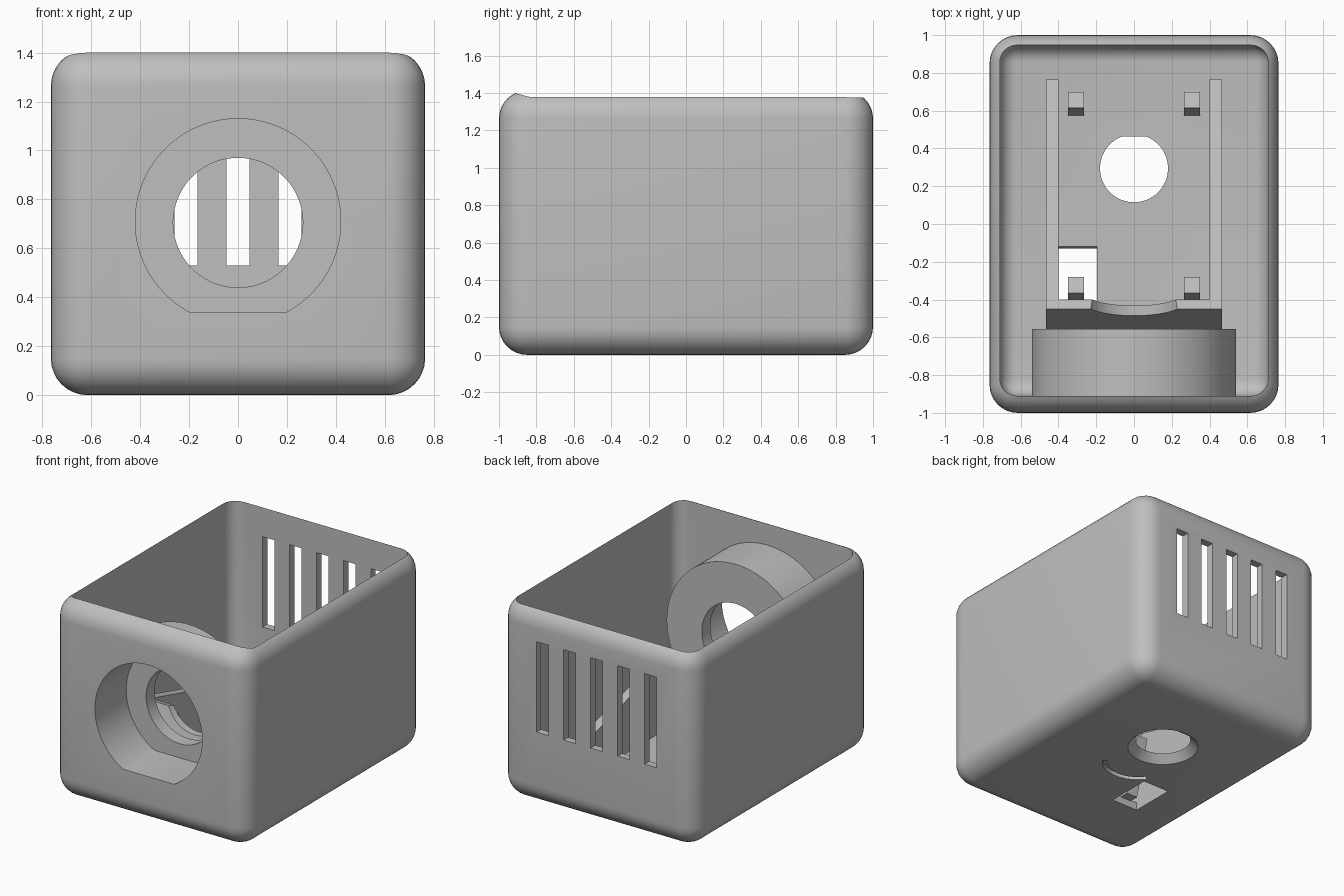
import bpy, bmesh, math
from mathutils import Matrix, Vector

cube = bpy.data.objects.get("Cube")
if cube:
    bpy.data.objects.remove(cube, do_unlink=True)

grey = bpy.data.materials.new("matte_grey")
grey.use_nodes = True
COLOUR = (0.52, 0.52, 0.52, 1)
grey.diffuse_color = COLOUR
grey.node_tree.nodes["Principled BSDF"].inputs["Base Color"].default_value = COLOUR

TILT = 0.268     # slope of the cradle
FLOOR = 0.055    # inner floor height


def finish(name, bm):
    bmesh.ops.recalc_face_normals(bm, faces=bm.faces[:])
    mesh = bpy.data.meshes.new(name)
    bm.to_mesh(mesh)
    bm.free()
    mesh.materials.append(grey)
    obj = bpy.data.objects.new(name, mesh)
    bpy.context.collection.objects.link(obj)
    return obj


def box(name, lo, hi, radius=0):
    lo, hi = Vector(lo), Vector(hi)
    bm = bmesh.new()
    bmesh.ops.create_cube(bm, size=1)
    for v in bm.verts:
        v.co = (lo + hi) / 2 + v.co * (hi - lo)
    if radius:
        bmesh.ops.bevel(bm, geom=bm.edges[:], offset=radius, segments=8,
                        profile=0.5, affect='EDGES')
    return finish(name, bm)


def barrel(name, radius, y0, y1, z, flat=None):
    """Cylinder along y, optionally cut flat at the bottom."""
    bm = bmesh.new()
    m = Matrix.Translation((0, (y0 + y1) / 2, z)) @ Matrix.Rotation(math.pi / 2, 4, 'X')
    bmesh.ops.create_cone(bm, cap_ends=True, segments=96, radius1=radius,
                          radius2=radius, depth=y1 - y0, matrix=m)
    if flat is not None:
        geom = bm.verts[:] + bm.edges[:] + bm.faces[:]
        bmesh.ops.bisect_plane(bm, geom=geom, plane_co=(0, 0, flat),
                               plane_no=(0, 0, 1), clear_inner=True)
        bmesh.ops.holes_fill(bm, edges=[e for e in bm.edges if e.is_boundary])
    return finish(name, bm)


def prism(name, points, x0, x1):
    """Side profile (y, z) extruded along x."""
    bm = bmesh.new()
    face = bm.faces.new([bm.verts.new((x0, y, z)) for y, z in points])
    ext = bmesh.ops.extrude_face_region(bm, geom=[face])["geom"]
    bmesh.ops.translate(bm, vec=(x1 - x0, 0, 0),
                        verts=[v for v in ext if isinstance(v, bmesh.types.BMVert)])
    return finish(name, bm)


def leaning(name, y0, y1, x0, x1, height, base):
    """Leaning block whose top follows the cradle slope."""
    top = [(y, height - TILT * y) for y in (y0, y1)]
    foot = [(y - TILT * (z - base), base) for y, z in reversed(top)]
    return prism(name, top + foot, x0, x1)


def cut(obj, cutter, keep=False):
    mod = obj.modifiers.new("cut", 'BOOLEAN')
    mod.operation, mod.solver, mod.object = 'DIFFERENCE', 'EXACT', cutter
    bpy.context.view_layer.objects.active = obj
    bpy.ops.object.modifier_apply(modifier=mod.name)
    if not keep:
        bpy.data.objects.remove(cutter, do_unlink=True)


# Rounded open shell
shell = box("shell", (-0.765, -1, 0), (0.765, 1, 1.413), 0.15)
cut(shell, box("cavity", (-0.71, -0.91, FLOOR), (0.71, 0.947, 1.9), 0.09))

# Rear ventilation slots
for i in range(-2, 3):
    x = i * 0.212
    cut(shell, box("slot", (x - 0.047, 0.9, 0.53), (x + 0.047, 1.1, 1.17)))

# Floor openings: tapered round hole and rectangular port
bm = bmesh.new()
bmesh.ops.create_cone(bm, cap_ends=True, segments=64, radius1=0.235, radius2=0.175,
                      depth=0.066, matrix=Matrix.Translation((0, 0.295, 0.0275)))
cut(shell, finish("round_hole", bm))
port = [(-0.45, -0.05), (-0.14, -0.05), (-0.11, 0.1), (-0.45, 0.1)]
cut(shell, prism("port", port, -0.4, -0.195))

# Shallow curved groove under the floor
bm = bmesh.new()
arc = [math.radians(215 + 11 * i) for i in range(11)]
rim = [(r * math.cos(a), 0.04 + r * math.sin(a))
       for r, angles in ((0.2, arc), (0.235, arc[::-1])) for a in angles]
face = bm.faces.new([bm.verts.new((x, y, -0.02)) for x, y in rim])
ext = bmesh.ops.extrude_face_region(bm, geom=[face])["geom"]
bmesh.ops.translate(bm, vec=(0, 0, 0.05),
                    verts=[v for v in ext if isinstance(v, bmesh.types.BMVert)])
cut(shell, finish("groove", bm))

# Front socket with a counterbore and a smaller through bore
ring = barrel("socket_ring", 0.54, -0.95, -0.555, 0.71)
counterbore = barrel("counterbore", 0.42, -1.1, -0.65, 0.71, flat=0.34)
bore = barrel("bore", 0.265, -0.75, -0.2, 0.705)
cut(shell, counterbore, keep=True)
cut(ring, counterbore)
cut(ring, bore, keep=True)

# Sloping cradle: end wall, two rails, four posts
wall = leaning("cradle_wall", -0.45, -0.4, -0.465, 0.465, 0.452, 0.03)
cut(wall, bore)
parts = [shell, ring, wall]
for side, name in ((-1, "right"), (1, "left")):
    xs = sorted((side * 0.4, side * 0.465))
    parts.append(leaning(name + "_rail", -0.4, 0.765, *xs, 0.452, 0.03))
    xs = sorted((side * 0.265, side * 0.35))
    for y, end in ((-0.365, "front"), (0.615, "rear")):
        parts.append(leaning(f"{end}_{name}_post", y, y + 0.085, *xs, 0.37, 0.05))

# Flat lip across the back of the round hole
parts.append(box("hole_lip", (-0.12, 0.463, 0.04), (0.12, 0.5, FLOOR)))

# Smooth the curves, keep the edges crisp
bpy.ops.object.select_all(action='DESELECT')
for obj in parts:
    obj.select_set(True)
bpy.context.view_layer.objects.active = shell
bpy.ops.object.shade_smooth_by_angle(angle=math.radians(30))
